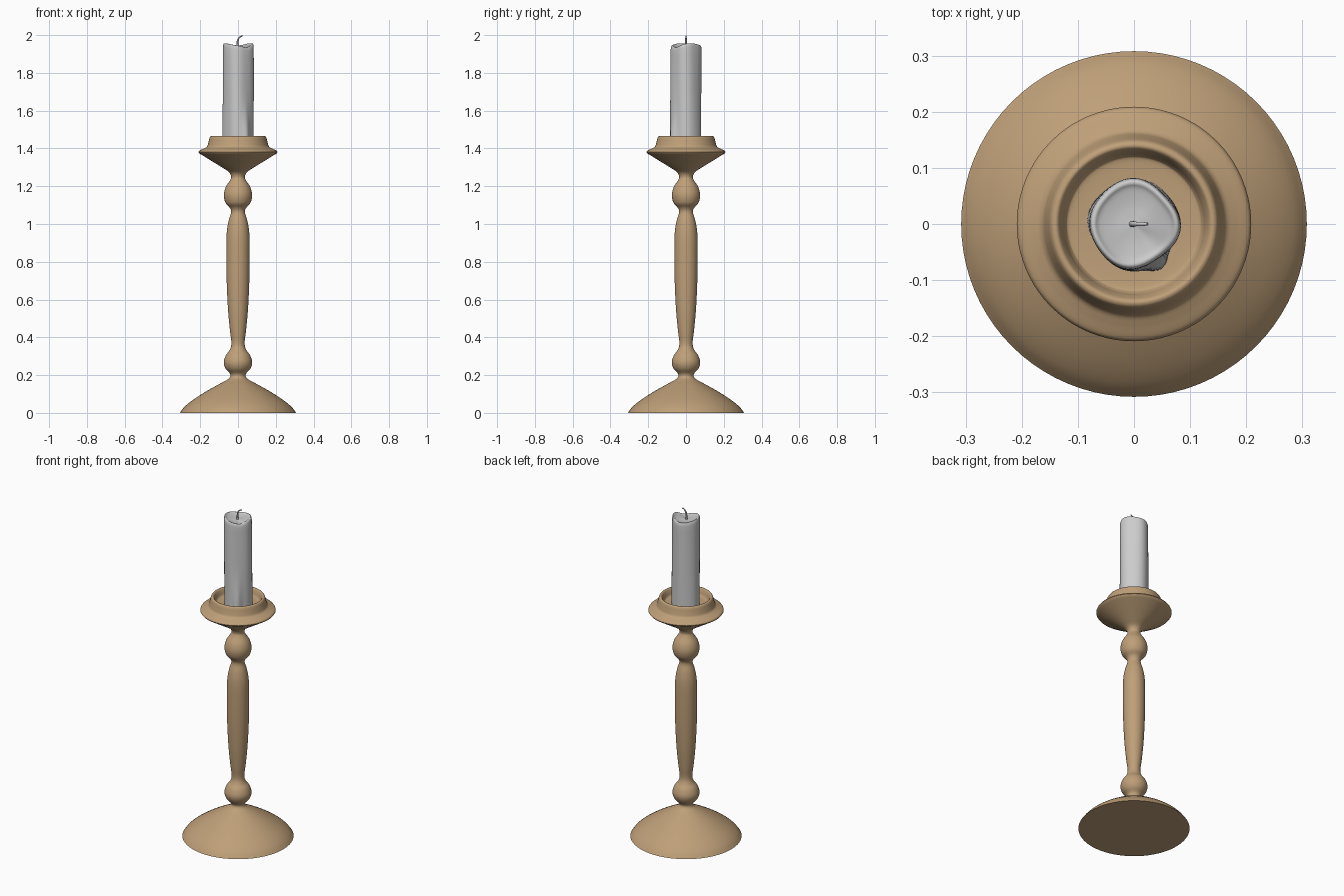
import bpy, bmesh, math
from mathutils import Vector

if "Cube" in bpy.data.objects:
    bpy.data.objects.remove(bpy.data.objects["Cube"])

SEG = 80

def smooth(points, steps=5):
    """Catmull-Rom curve through (radius, z) points."""
    p = [Vector(q) for q in points]
    p = [2 * p[0] - p[1]] + p + [2 * p[-1] - p[-2]]
    out = []
    for a, b, c, d in zip(p, p[1:], p[2:], p[3:]):
        for i in range(steps):
            t = i / steps
            out.append(0.5 * (2 * b + (c - a) * t + (2 * a - 5 * b + 4 * c - d) * t * t
                              + (3 * b - a - 3 * c + d) * t ** 3))
    return out + [p[-2]]

def lathe(name, profile, warp=None):
    """Closed turned body; the ends of the profile are capped by centre points."""
    bm = bmesh.new()
    warp = warp or (lambda r, a, z: (r, z))
    rings = []
    for r, z in profile:
        ring = []
        for k in range(SEG):
            a = 2 * math.pi * k / SEG
            rr, zz = warp(r, a, z)
            ring.append(bm.verts.new((rr * math.cos(a), rr * math.sin(a), zz)))
        rings.append(ring)
    for lo, hi in zip(rings, rings[1:]):
        for k in range(SEG):
            n = (k + 1) % SEG
            bm.faces.new((lo[k], lo[n], hi[n], hi[k]))
    for ring, z in ((rings[0], profile[0][1]), (rings[-1], profile[-1][1])):
        c = bm.verts.new((0, 0, z))
        for k in range(SEG):
            bm.faces.new((ring[k], ring[(k + 1) % SEG], c))
    bmesh.ops.recalc_face_normals(bm, faces=bm.faces)
    me = bpy.data.meshes.new(name)
    bm.to_mesh(me)
    bm.free()
    ob = bpy.data.objects.new(name, me)
    bpy.context.collection.objects.link(ob)
    bpy.context.view_layer.objects.active = ob
    ob.select_set(True)
    bpy.ops.object.shade_smooth_by_angle(angle=math.radians(40))
    ob.select_set(False)
    return ob

# Turned holder: domed foot, two beads, long shaft, flared drip tray, cup
stem = smooth([(.308, 0), (.285, .03), (.245, .064), (.18, .107), (.11, .147), (.06, .174),
               (.042, .19), (.043, .208), (.066, .235), (.075, .268), (.064, .305),
               (.043, .335), (.035, .37), (.043, .44), (.053, .55), (.06, .7), (.062, .85),
               (.06, .95), (.05, 1.015), (.037, 1.06), (.043, 1.085), (.066, 1.112),
               (.075, 1.153), (.065, 1.195), (.043, 1.23), (.036, 1.25), (.048, 1.275),
               (.09, 1.303), (.15, 1.34), (.205, 1.374)])
tray = smooth([(.209, 1.38), (.203, 1.389), (.18, 1.4), (.164, 1.41), (.157, 1.43),
               (.15, 1.457), (.143, 1.465), (.135, 1.463), (.128, 1.448), (.122, 1.43),
               (.11, 1.423), (.05, 1.42)])
holder = lathe("candle_holder", stem + tray)
wood = bpy.data.materials.new("tan_finish")
wood.diffuse_color = (.52, .35, .19, 1)
wood.use_nodes = True
wood.node_tree.nodes["Principled BSDF"].inputs["Base Color"].default_value = wood.diffuse_color
holder.data.materials.append(wood)

# Candle: slightly lumpy wax column with a wavy dished top and a drip near the foot
def wax(r, a, z):
    up = (z - 1.42) / .53
    f = r / .079
    d = math.atan2(math.sin(a + 1.0), math.cos(a + 1.0))
    drip = .016 * math.exp(-(d / .28) ** 2) * math.exp(-(max(up, 0) / .28) ** 2)
    lump = .0025 * math.cos(4 * a + .4) + .002 * math.sin(3 * a + 2 * up)
    edge = max(0, up - .8) / .2 * f
    wave = .007 * math.cos(2 * a - .6) - .012 * math.exp(-((d - .2) / .5) ** 2)
    return r + (drip + lump) * min(f, 1), z + edge * wave

body = [(.080 - .001 * i / 16, 1.42 + .51 * i / 16) for i in range(17)]
top = smooth([(.078, 1.94), (.075, 1.949), (.069, 1.95), (.06, 1.944), (.035, 1.937),
              (.01, 1.934)], 4)
lathe("candle", [(.04, 1.42)] + body + top, wax)

# Wick: bent, tapered cord
cu = bpy.data.curves.new("wick", 'CURVE')
cu.dimensions = '3D'
cu.bevel_depth = .005
cu.bevel_resolution = 3
cu.use_fill_caps = True
path = [(-.003, 1.92, 1.3), (-.003, 1.955, 1), (.0, 1.975, .9), (.008, 1.988, .8), (.024, 1.997, .6)]
sp = cu.splines.new('BEZIER')
sp.bezier_points.add(len(path) - 1)
for bp, (x, z, rad) in zip(sp.bezier_points, path):
    bp.co = (x, 0, z)
    bp.radius = rad
    bp.handle_left_type = bp.handle_right_type = 'AUTO'
bpy.context.collection.objects.link(bpy.data.objects.new("wick", cu))
